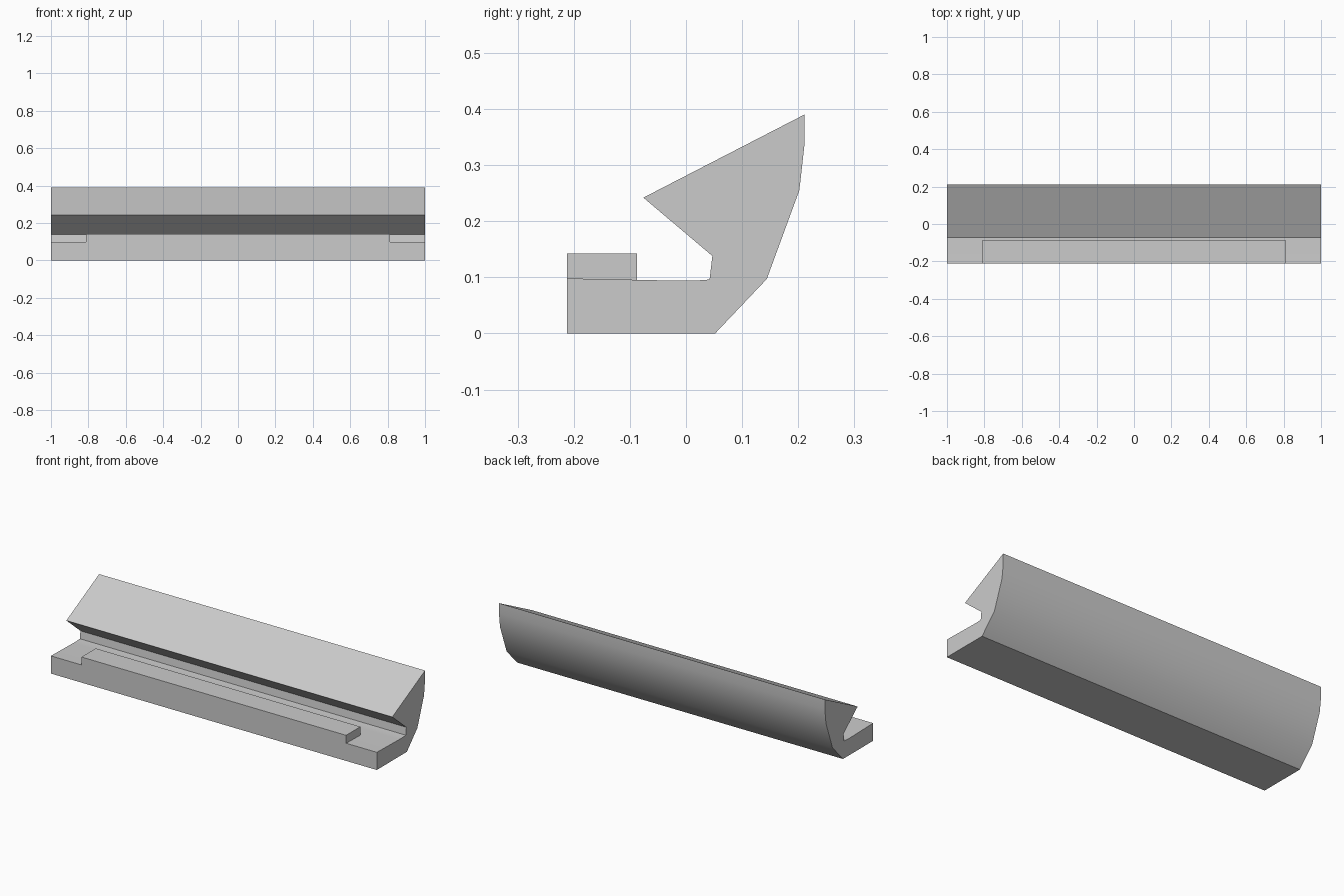
import bpy
import bmesh

cube = bpy.data.objects.get("Cube")
if cube:
    bpy.data.objects.remove(cube, do_unlink=True)

# Single plain grey finish
grey = bpy.data.materials.new("plain grey")
grey.use_nodes = True
colour = (0.6, 0.6, 0.6, 1)
grey.diffuse_color = colour
grey.node_tree.nodes["Principled BSDF"].inputs["Base Color"].default_value = colour


def extrude_along_x(name, profile, half_length):
    """Sweep a closed (y, z) profile evenly to both sides of x = 0."""
    bm = bmesh.new()
    face = bm.faces.new([bm.verts.new((-half_length, y, z)) for y, z in profile])
    swept = bmesh.ops.extrude_face_region(bm, geom=[face], use_keep_orig=True)
    verts = [g for g in swept["geom"] if isinstance(g, bmesh.types.BMVert)]
    bmesh.ops.translate(bm, verts=verts, vec=(2 * half_length, 0, 0))
    bmesh.ops.recalc_face_normals(bm, faces=bm.faces)
    mesh = bpy.data.meshes.new(name)
    bm.to_mesh(mesh)
    bm.free()
    mesh.materials.append(grey)
    obj = bpy.data.objects.new(name, mesh)
    bpy.context.collection.objects.link(obj)
    return obj


# Main rail: flat foot, curved back, sloping top and undercut groove
FRONT = -0.212
foot = [(FRONT, 0), (0.052, 0)]
curved_back = [(0.144, 0.097), (0.202, 0.255), (0.211, 0.335), (0.211, 0.39)]
undercut = [(-0.076, 0.242), (0.047, 0.138), (0.042, 0.096)]
ledge = [(0.015, 0.094), (-0.015, 0.094), (FRONT, 0.098)]
rail = extrude_along_x("rail_body", foot + curved_back + undercut + ledge, 1)

# Smooth only the curved back
bpy.ops.object.select_all(action="DESELECT")
rail.select_set(True)
bpy.context.view_layer.objects.active = rail
bpy.ops.object.shade_smooth_by_angle(angle=0.5)

# Raised strip along the front edge, shorter than the rail
BACK, BOTTOM, TOP = -0.087, 0.095, 0.142
extrude_along_x(
    "front_strip",
    [(FRONT, BOTTOM), (BACK, BOTTOM), (BACK, TOP), (FRONT, TOP)],
    0.812,
)
